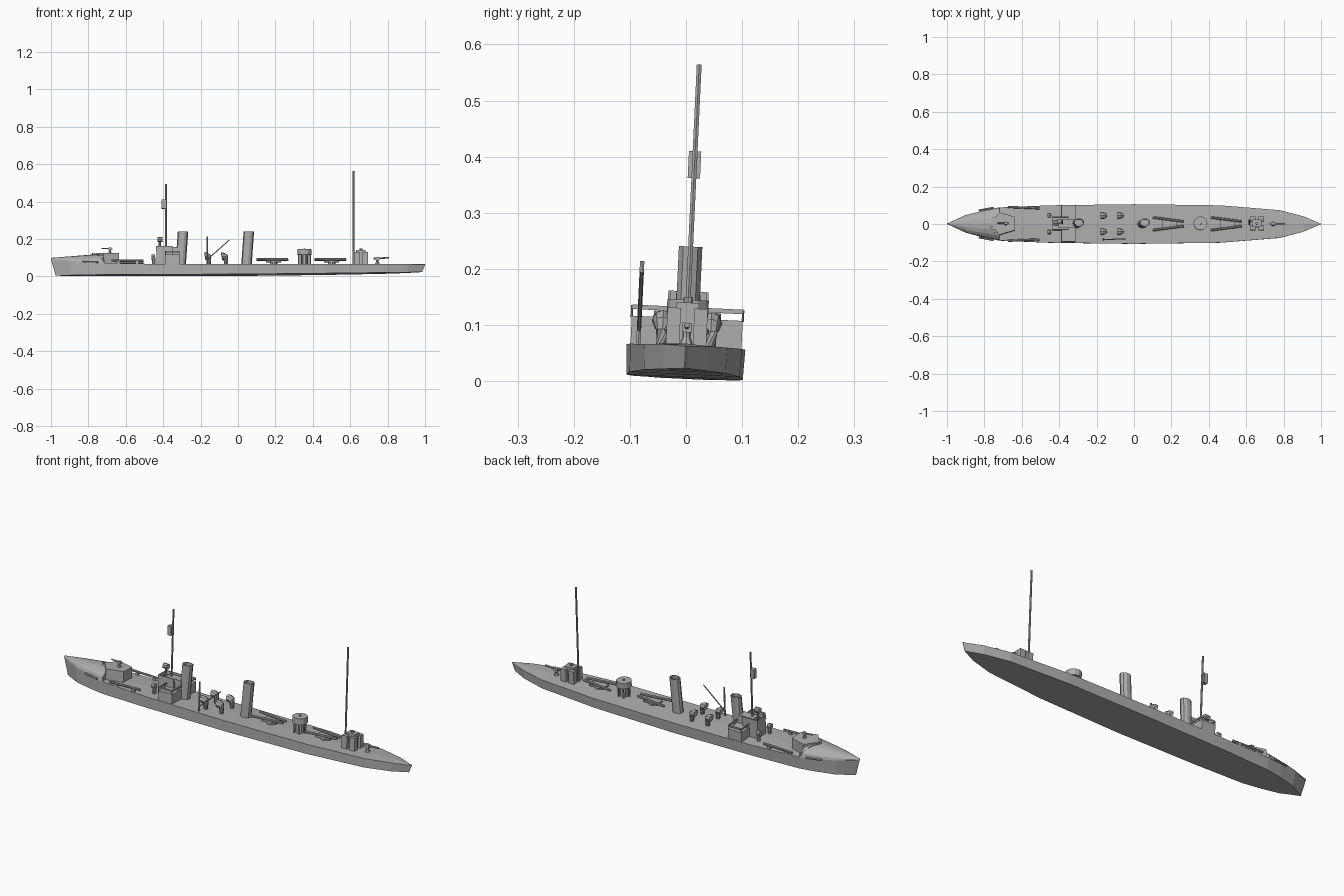
import bpy, bmesh
from math import pi, cos, sin
from mathutils import Vector, Matrix

if "Cube" in bpy.data.objects:
    bpy.data.objects.remove(bpy.data.objects["Cube"])

grey = bpy.data.materials.new("ship grey")
grey.use_nodes = True
grey.diffuse_color = (0.42, 0.42, 0.42, 1)
grey.node_tree.nodes["Principled BSDF"].inputs["Base Color"].default_value = (0.42, 0.42, 0.42, 1)

# The whole ship heels slightly to one side
HEEL = Matrix.Translation((0, -0.003, 0)) @ Matrix.Rotation(-0.047, 4, 'X')
DECK = 0.062


def finish(name, bm):
    bmesh.ops.recalc_face_normals(bm, faces=bm.faces)
    bm.transform(HEEL)
    mesh = bpy.data.meshes.new(name)
    bm.to_mesh(mesh)
    bm.free()
    mesh.materials.append(grey)
    ob = bpy.data.objects.new(name, mesh)
    bpy.context.collection.objects.link(ob)
    return ob


def loft(name, rings):
    """Skin a list of equal-length rings and cap both ends."""
    bm = bmesh.new()
    rows = [[bm.verts.new(p) for p in ring] for ring in rings]
    n = len(rows[0])
    for a, b in zip(rows, rows[1:]):
        for i in range(n):
            j = (i + 1) % n
            bm.faces.new((a[i], a[j], b[j], b[i]))
    bm.faces.new(rows[0])
    bm.faces.new(rows[-1])
    bmesh.ops.remove_doubles(bm, verts=bm.verts, dist=0.00005)
    return finish(name, bm)


def box(name, x, y, z):
    ring = lambda h: [(x[0], y[0], h), (x[1], y[0], h), (x[1], y[1], h), (x[0], y[1], h)]
    return loft(name, [ring(z[0]), ring(z[1])])


def tube(name, path, radii, sides=8):
    """Round bar along a path; one radius per point."""
    path = [Vector(p) for p in path]
    rings = []
    for i, (p, r) in enumerate(zip(path, radii)):
        d = path[min(i + 1, len(path) - 1)] - path[max(i - 1, 0)]
        q = d.to_track_quat('Z', 'Y')
        rings.append([p + q @ Vector((r * cos(2 * pi * k / sides), r * sin(2 * pi * k / sides), 0))
                      for k in range(sides)])
    return loft(name, rings)


def bar(name, a, b, r, sides=6):
    return tube(name, [a, b], [r, r], sides)


def prism(name, outline, z0, z1):
    return loft(name, [[(x, y, z) for x, y in outline] for z in (z0, z1)])


# Hull: x at sheer, x at keel, half beam, sheer height, keel height
stations = [(-1, -.975, .001, .09, .004), (-.9, -.89, .047, .08, .004), (-.8, -.8, .072, .073, .005),
            (-.71, -.71, .089, .067, .005), (-.45, -.45, .1, .062, .006), (0, 0, .106, .061, .007),
            (.46, .46, .1, .062, .012), (.78, .78, .074, .063, .017), (.91, .905, .04, .064, .02),
            (1, .985, .001, .062, .023)]
loft("hull", [[(xs, -w, zs), (xs, 0, zs + .003), (xs, w, zs), (xk, w * .98, zk), (xk, -w * .98, zk)]
              for xs, xk, w, zs, zk in stations])

# Turtleback foredeck: arched cross-sections from the stem to the gun platform
arch = [(-1, .001, .09, .099), (-.9, .047, .08, .107), (-.8, .072, .073, .115), (-.72, .089, .067, .121)]
loft("turtleback_deck", [[(x, w * cos(k * pi / 8), z0 + (z1 - z0) * sin(k * pi / 8)) for k in range(9)]
                         for x, w, z0, z1 in arch])

# Forward gun platform with breakwater
prism("gun_platform", [(-.77, 0), (-.72, -.06), (-.635, -.035), (-.635, .035), (-.72, .06)], DECK, .123)
for side, label in ((1, "left"), (-1, "right")):
    loft(label + "_breakwater", [[(x, side * y, z), (x + .005, side * y, z), (x + .005, side * y, z + h),
                                  (x, side * y, z + h)]
                                 for x, y, z, h in ((-.78, 0, .112, .012), (-.75, .045, .1, .014),
                                                    (-.72, .088, .066, .02))])
    # Bow torpedo tubes beside the platform and anchors on the sheer
    bar(label + "_bow_tube", (-.675, side * .091, .08), (-.505, side * .083, .08), .006, 8)
    for x in (-.64, -.54):
        box(label + "_tube_chock", (x - .008, x + .008), (side * .087 - .005, side * .087 + .005), (.06, .078))
    bar(label + "_anchor", (-.83, side * .072, .076), (-.75, side * .087, .073), .005)


def deck_gun(name, x, z, aim, s):
    tube(name + "_pedestal", [(x, 0, z), (x, 0, z + .012 * s), (x, 0, z + .024 * s)], [.01 * s, .005 * s, .006 * s])
    bar(name + "_barrel", (x - aim * .015 * s, 0, z + .024 * s), (x + aim * .045 * s, 0, z + .027 * s), .0035 * s)
    box(name + "_breech", (x - .008 * s, x + .008 * s), (-.006 * s, .006 * s), (z + .018 * s, z + .03 * s))


deck_gun("bow_gun", -.685, .123, -1, 1)
deck_gun("stern_gun", .745, .062, 1, 1.4)

# Bridge: wing house, wheelhouse, screens and searchlight
box("bridge_house", (-.39, -.312), (-.099, .099), (.055, .112))
box("wheelhouse", (-.437, -.35), (-.034, .034), (.058, .14))
box("chart_house", (-.405, -.315), (-.022, .022), (.11, .155))
for y in (-.099, -.05, .05, .099):
    for x in (-.388, -.314):
        bar("bridge_rail_post", (x, y, .11), (x, y, .131), .002, 4)
for x in (-.388, -.314):
    box("bridge_rail", (x - .002, x + .002), (-.099, .099), (.124, .132))
for y in (-.097, .097):
    box("bridge_side_rail", (-.388, -.314), (y - .002, y + .002), (.124, .132))
for y in (-.034, .034):
    box("wheelhouse_side_screen", (-.437, -.35), (y - .002, y + .002), (.14, .16))
box("wheelhouse_front_screen", (-.439, -.435), (-.036, .036), (.14, .16))
bar("searchlight_stand", (-.418, 0, .14), (-.418, 0, .185), .006)
bar("searchlight", (-.43, 0, .197), (-.405, 0, .197), .014, 10)
for y in (-.045, .045):
    bar("bridge_front_ventilator", (-.45, y, .058), (-.45, y, .1), .009, 8)
    bar("bridge_front_cowl", (-.462, y, .103), (-.443, y, .103), .013, 8)

# Masts and lookout box
bar("foremast", (-.385, 0, .1), (-.385, 0, .495), .005, 6)
bar("mainmast", (.617, 0, .06), (.617, 0, .565), .005, 6)
box("lookout_box", (-.409, -.388), (-.011, .011), (.362, .41))

# Funnels: oval, raked slightly aft, with hollow tops
for label, x in (("forward_funnel", -.307), ("aft_funnel", .045)):
    levels = ((x, .058, 1), (x + .013, .24, 1), (x + .013, .24, .85), (x + .012, .225, .85))
    loft(label, [[(cx + s * .028 * cos(k * pi / 5), s * .022 * sin(k * pi / 5), z) for k in range(10)]
                 for cx, z, s in levels])

# Four cowl ventilators facing the bow
for x in (-.155, -.065):
    for y in (-.043, .043):
        tube("ventilator", [(x, y, .058), (x, y, .09), (x - .003, y, .103), (x - .012, y, .107), (x - .022, y, .105)],
             [.011, .012, .016, .018, .02], 8)

# Derrick post and boom
bar("derrick_post", (-.165, -.085, .06), (-.165, -.085, .21), .0045, 6)
bar("derrick_boom", (-.165, -.085, .085), (-.045, -.085, .192), .003, 6)

# Twin torpedo mounts, tubes converging aft
for x in (.1, .41):
    for side in (1, -1):
        bar("torpedo_tube", (x, side * .034, .09), (x + .168, side * .012, .09), .0065, 8)
    box("torpedo_mount_beam", (x + .05, x + .13), (-.024, .024), (.075, .084))
    bar("torpedo_mount_pivot", (x + .09, 0, .058), (x + .09, 0, .08), .02, 10)

# Midship round platform on a pedestal with struts
tube("platform_pedestal", [(.355, 0, .058), (.355, 0, .118)], [.022, .022], 10)
tube("round_platform", [(.355, 0, z) for z in (.115, .145, .145, .125)], [.037, .037, .033, .033], 12)
for k in range(6):
    c, s = cos(k * pi / 3), sin(k * pi / 3)
    bar("platform_strut", (.355 + .03 * c, .03 * s, .058), (.355 + .03 * c, .03 * s, .118), .004, 4)
bar("platform_light", (.355, 0, .12), (.355, 0, .15), .006)

# Aft deckhouse: cruciform block with corner lockers
box("aft_deckhouse", (.632, .682), (-.02, .02), (.058, .14))
for x in (.635, .68):
    for y in (-.024, .024):
        box("aft_locker", (x - .015, x + .015), (y - .012, y + .012), (.058, .13))
bar("aft_compass", (.657, 0, .14), (.657, 0, .15), .008, 8)
